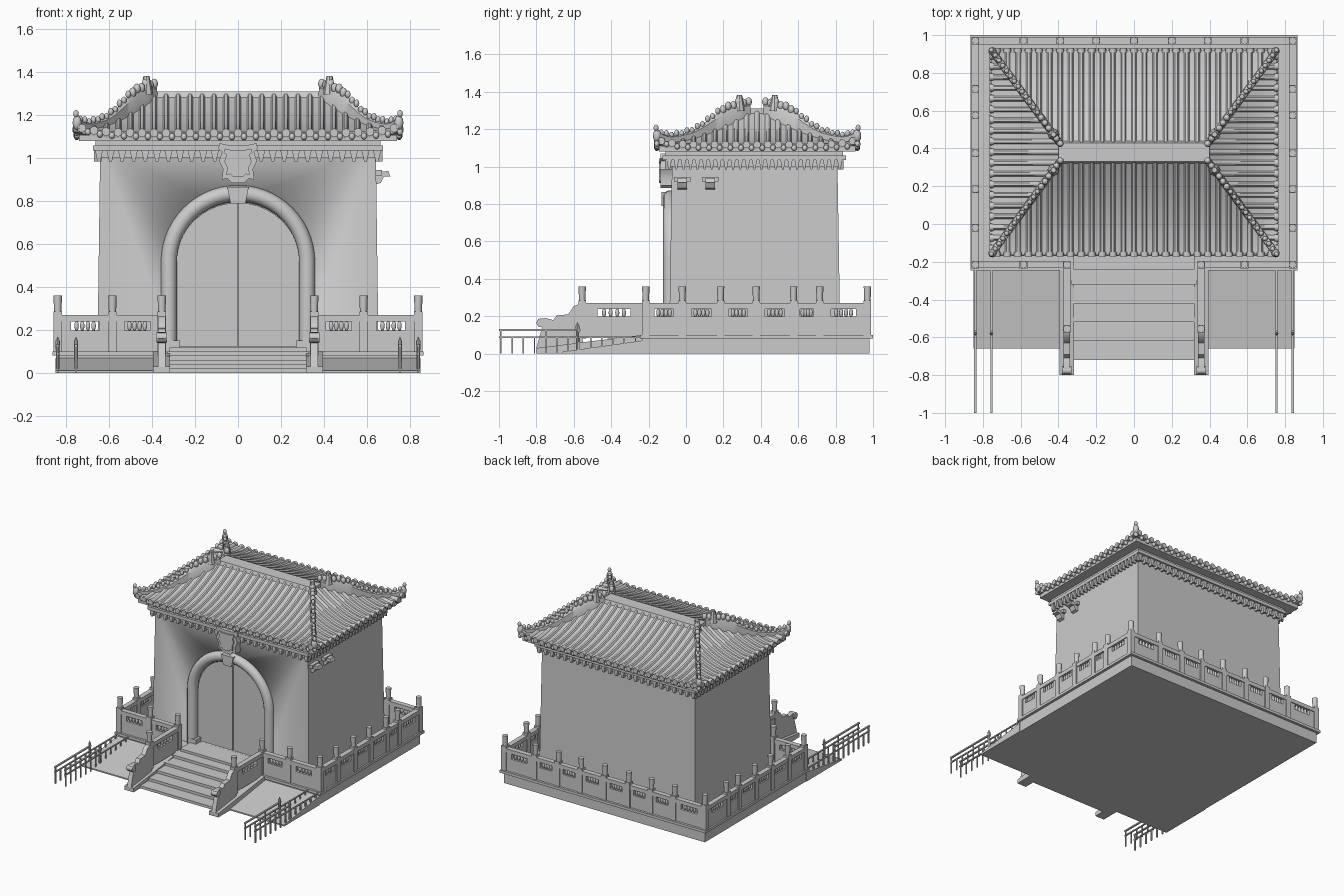
import bpy, bmesh, math
from mathutils import Vector, Matrix

if "Cube" in bpy.data.objects:
    bpy.data.objects.remove(bpy.data.objects["Cube"])

bm = bmesh.new()  # geometry of the part being built

def smooth(ob):
    bpy.ops.object.select_all(action='DESELECT')
    ob.select_set(True)
    bpy.context.view_layer.objects.active = ob
    bpy.ops.object.shade_smooth_by_angle(angle=math.radians(40))

def finish(name):
    global bm
    bmesh.ops.recalc_face_normals(bm, faces=bm.faces)
    me = bpy.data.meshes.new(name)
    bm.to_mesh(me)
    bm.free()
    bm = bmesh.new()
    ob = bpy.data.objects.new(name, me)
    bpy.context.collection.objects.link(ob)
    smooth(ob)
    return ob

def box(x0, x1, y0, y1, z0, z1):
    m = Matrix.Translation(((x0+x1)/2, (y0+y1)/2, (z0+z1)/2)) @ Matrix.Diagonal((abs(x1-x0), abs(y1-y0), z1-z0, 1))
    bmesh.ops.create_cube(bm, size=1, matrix=m)

def cyl(c, r1, r2, h, seg=10, rot=None):
    m = Matrix.Translation(c) @ (Matrix.Rotation(math.pi/2, 4, rot) if rot else Matrix())
    bmesh.ops.create_cone(bm, cap_ends=True, segments=seg, radius1=r1, radius2=r2, depth=h, matrix=m)

def ball(c, sx, sy, sz):
    m = Matrix.Translation(c) @ Matrix.Diagonal((sx, sy, sz, 1))
    bmesh.ops.create_uvsphere(bm, u_segments=10, v_segments=6, radius=1, matrix=m)

def prism(pts, axis, a, b):
    # extrude a 2D outline: axis 'x' uses (y, z), axis 'y' uses (x, z)
    f, g = [[bm.verts.new((k, *p) if axis == 'x' else (p[0], k, p[1])) for p in pts] for k in (a, b)]
    for ring in [f, g[::-1]] + [(f[i-1], f[i], g[i], g[i-1]) for i in range(len(pts))]:
        bm.faces.new(ring)

# terrace with projecting lip
box(-.845, .845, -.235, .98, 0, .085)
box(-.865, .865, -.245, 1.0, .08, .1)
finish("terrace")

# front steps and landing
for i in range(5):
    box(-.33, .33, -.72+i*.1, -.2, i*.02, i*.02+.02)
box(-.32, .32, -.24, -.07, .09, .118)
finish("front_steps")

# sloped ground beside the steps
for s in (-1, 1):
    prism([(-.66, 0), (-.66, .01), (-.235, .07), (-.235, 0)], 'x', s*.385, s*.85)
finish("side_ground")

# balustrade: posts and pierced panels along each run
def slab(p, q, w, z0, z1):
    (x0, y0), (x1, y1) = p, q
    hx, hy = (0, w) if abs(x1-x0) > abs(y1-y0) else (w, 0)
    box(min(x0, x1)-hx, max(x0, x1)+hx, min(y0, y1)-hy, max(y0, y1)+hy, z0, z1)
runs = [[(x, .97) for x in (-.84, -.585, -.39, -.2, 0, .2, .39, .585, .84)]]
for s in (-1, 1):
    runs.append([(s*.84, y) for y in (-.215, -.02, .185, .375, .575, .715, .97)])
    runs.append([(s*.84, -.215), (s*.585, -.215), (s*.355, -.215), (s*.355, -.555)])
for x, y in {p for r in runs for p in r}:
    box(x-.02, x+.02, y-.02, y+.02, .08, .285)
    cyl((x, y, .322), .017, .02, .076, 12)
for r in runs:
    for p, q in zip(r, r[1:]):
        at = lambda t: (p[0]+(q[0]-p[0])*t, p[1]+(q[1]-p[1])*t)
        slab(p, q, .013, .09, .198)
        slab(p, q, .019, .24, .27)
        slab(p, at(.24), .013, .198, .24)
        slab(at(.76), q, .013, .198, .24)
        for k in range(1, 5):
            ball((*at(.24+.52*k/5), .219), .011, .011, .024)
finish("balustrade")

# stair flanks with scroll stones
for s in (-1, 1):
    prism([(-.8, 0), (-.8, .03), (-.235, .1), (-.235, 0)], 'x', s*.318, s*.395)
    prism([(-.8, .03), (-.77, .14), (-.8, .16), (-.79, .185), (-.75, .19), (-.71, .18), (-.69, .205),
           (-.63, .21), (-.6, .255), (-.57, .265), (-.55, .05)], 'x', s*.338, s*.372)
    cyl((s*.355, -.775, .165), .024, .024, .05, 14, 'Y')
finish("stair_flanks")

# thin side fences
for x in (-.84, -.755, .755, .84):
    box(x-.005, x+.005, -1, -.24, .085, .093)
    box(x-.006, x+.006, -1, -.565, .122, .132)
    for k in range(13):
        y = -.99+k*.06
        box(x-.004, x+.004, y-.004, y+.004, 0, .126 if k in (0, 4) else .088)
    cyl((x, -.58, .075), .007, .01, .15, 8)
    cyl((x, -.58, .155), .01, .002, .025, 8)
finish("side_fences")

# tapered hall with arched door recess
def arch(r, zc, z0, n=20):
    return [(-r, z0)] + [(-r*math.cos(math.pi*i/n), zc+r*math.sin(math.pi*i/n)) for i in range(n+1)] + [(r, z0)]
box(-.655, .655, -.09, .825, .09, 1.06)
for v in bm.verts:
    if v.co.z > .5:
        v.co.x *= .98
        v.co.y = .365+(v.co.y-.365)*.965
hall = finish("hall_walls")
prism(arch(.295, .5, .117), 'y', -.2, -.045)
cutter = finish("door_cutter")
cutter.hide_render = True
cutter.hide_set(True)
mod = hall.modifiers.new("door_recess", 'BOOLEAN')
mod.object = cutter

# two door leaves
half = [p for p in arch(.293, .5, .12) if p[0] <= -.003] + [(-.003, .792), (-.003, .12)]
for s in (-1, 1):
    prism([(s*x, z) for x, z in half], 'y', -.06, -.04)
finish("door_leaves")

# round arch moulding swept as a tube
pts = [Vector((x, -.085, z)) for x, z in arch(.322, .515, .1, 28)]
rings = []
for p in pts:
    out = Vector((p.x, 0, max(0, p.z-.515))).normalized()*.037
    rings.append([bm.verts.new(p+out*math.cos(k*math.pi/6)+Vector((0, .037*math.sin(k*math.pi/6), 0))) for k in range(12)])
for a, b in zip(rings, rings[1:]):
    for k in range(12):
        bm.faces.new((a[k-1], a[k], b[k], b[k-1]))
finish("arch_moulding")

# keystone, foot blocks and shield-shaped plaque
prism([(-.035, .79), (.035, .79), (.05, .865), (-.05, .865)], 'y', -.13, -.07)
for s in (-1, 1):
    box(min(s*.27, s*.34), max(s*.27, s*.34), -.12, -.06, .1, .15)
finish("arch_trim")
side = [(.03, .885), (.05, .905), (.075, .9), (.07, .95), (.088, .985), (.075, 1.03), (.093, 1.045), (.085, 1.07), (.04, 1.06)]
out = side + [(-x, z) for x, z in side[::-1]]
prism(out, 'y', -.135, -.065)
prism([(x*.72, .98+(z-.98)*.72) for x, z in out], 'y', -.145, -.1)
finish("door_plaque")

# water spouts on the right wall
for y in (-.02, .13):
    prism([(.62, .87), (.665, .885), (.68, .915), (.71, .915), (.7, .94), (.62, .935)], 'y', y-.025, y+.025)
    box(.63, .67, y-.045, y+.045, .92, .945)
finish("wall_spouts")

# cornice beams, bracket row and soffit
YC = .38
box(-.675, .675, -.125, .855, 1.035, 1.06)
box(-.665, .665, -.11, .84, 1.06, 1.085)
box(-.655, .655, -.09, .825, 1.0, 1.035)
box(-.74, .74, -.145, .905, 1.08, 1.108)
for k in range(25):
    for axis, c, w, ends in (('y', -.648+k*.054, .018, (-.095, .825)), ('x', -.09+k*.038, .013, (-.655, .655))):
        for e in ends:
            prism([(c-w, 1.035), (c+w, 1.035), (c+w*.35, .985), (c-w*.35, .985)], axis, e-.016, e+.018)
finish("cornice")

# ribbed hip roof: four concave slopes with round tile ends
XE, YE, XR, YR, STEP, ROWS = .755, .54, .39, .045, .0555, 10
def height(t):
    return 1.122+.17*max(0, 1-t)**1.7
for along, ar, de, dr, rot in ((XE, XR, YE, YR, 'X'), (YE, YR, XE, XR, 'Y')):
    count = round(2*along/STEP)
    for s in (-1, 1):
        place = lambda a, d, z: (a, YC+s*d, z) if rot == 'X' else (s*d, YC+a, z)
        lift = lambda a, t=1: .03*t*t*abs(a/along)**8
        grid = []
        for i in range(count*8+1):
            a = (i/count/4-1)*(along-.002)
            t0 = max(0, (abs(a)-ar)/(along-ar))
            rib = .014*math.sqrt(max(0, -math.cos(math.pi*i/4)))
            ts = [t0+(1-t0)*j/ROWS for j in range(ROWS+1)]
            col = [place(a, dr+(de-dr)*t, height(t)+lift(a, t)+rib) for t in ts]
            grid.append([bm.verts.new(p) for p in col + [place(a, de-.008, 1.092+lift(a))]])
        for c0, c1 in zip(grid, grid[1:]):
            for j in range(ROWS+1):
                bm.faces.new((c0[j], c1[j], c1[j+1], c0[j+1]))
        for k in range(count):
            a = ((2*k+1)/count-1)*along
            cyl(place(a, de, 1.118+lift(a)), .02, .02, .022, 10, rot)
            ball(place(a+STEP/2, de-.004, 1.1+lift(a)), .014, .014, .016)
finish("tiled_roof")

# main ridge
prism([(YC-.085, 1.22), (YC-.06, 1.285), (YC-.05, 1.31), (YC+.05, 1.31), (YC+.06, 1.285), (YC+.085, 1.22)], 'x', -.4, .4)
finish("main_ridge")

# hip ridges: tall crest near the top, beasts along the run, upturned corner
CREST = [.045, .075, .08, .085, .07, .05, .035, .033, .03, .03, .045, .045]
for s, q in ((-1, -1), (-1, 1), (1, -1), (1, 1)):
    start, run = Vector((s*XR, YC+q*YR, 0)), Vector((s*(XE-XR), q*(YE-YR), 0))
    n = Vector((-run.y, run.x, 0)).normalized()
    prev = None
    for i in range(19):
        t = i/18
        h = CREST[int(t*10)]*(1-t*10%1)+CREST[int(t*10)+1]*(t*10%1)
        z = height(t)+.03*t**8
        ring = [bm.verts.new(start+run*t+n*w+Vector((0, 0, z+k))) for w, k in
                ((-.02, -.03), (-.016, h*.75), (0, h), (.016, h*.75), (.02, -.03))]
        for k in range(5 if prev else 0):
            bm.faces.new((prev[k-1], prev[k], ring[k], ring[k-1]))
        prev = ring
        big = .024 if t < .3 else .018
        ball(start+run*t+Vector((0, 0, z+h+(.002 if i % 2 else .01))), big*.75, big*.75, big)
    cyl(start+run*.1+Vector((0, 0, 1.34)), .032, .014, .085, 8)
    ball((s*(XE-.005), YC+q*(YE-.005), 1.165), .022, .022, .035)
finish("hip_ridges")
